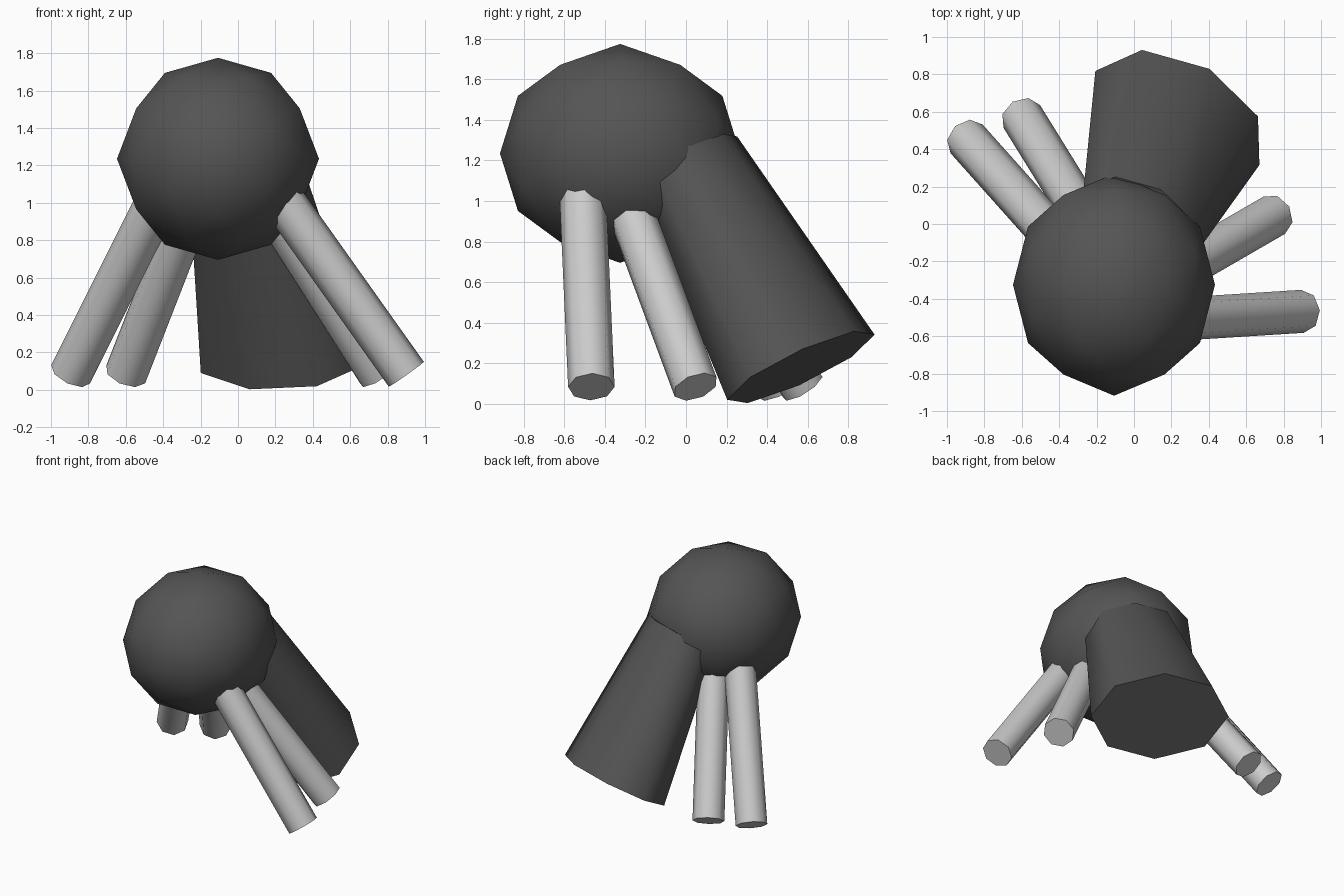
import bpy, bmesh, math
from mathutils import Vector, Matrix

if "Cube" in bpy.data.objects:
    bpy.data.objects.remove(bpy.data.objects["Cube"])

dark = bpy.data.materials.new("dark_grey")
dark.diffuse_color = (0.09, 0.09, 0.09, 1)
dark.use_nodes = True
dark.node_tree.nodes["Principled BSDF"].inputs["Base Color"].default_value = dark.diffuse_color


def finish(name, bm, mat=None):
    bmesh.ops.recalc_face_normals(bm, faces=bm.faces)
    me = bpy.data.meshes.new(name)
    bm.to_mesh(me)
    bm.free()
    ob = bpy.data.objects.new(name, me)
    bpy.context.collection.objects.link(ob)
    if mat:
        me.materials.append(mat)
    bpy.ops.object.select_all(action='DESELECT')
    ob.select_set(True)
    bpy.context.view_layer.objects.active = ob
    bpy.ops.object.shade_smooth_by_angle(angle=math.radians(62))
    return ob


def limb(name, foot, axis, length, rx, ry, taper=1.0, side=None, mat=None):
    """Eight-sided tube from the foot centre along axis; side is the local x direction."""
    z = Vector(axis).normalized()
    x = Vector(side) if side else z.cross(Vector((0, 0, 1)))
    x = (x - z * x.dot(z)).normalized()
    y = z.cross(x)
    frame = Matrix((x * rx, y * ry, z * length)).transposed().to_4x4()
    frame.translation = Vector(foot) + z * length / 2
    bm = bmesh.new()
    bmesh.ops.create_cone(bm, cap_ends=True, segments=8, radius1=1,
                          radius2=taper, depth=1, matrix=frame)
    return finish(name, bm, mat)


# body: once-subdivided icosahedron, built as the hull of its symmetric points
phi = (1 + 5 ** 0.5) / 2
points = set()
for sx in (-1, 1):
    for sy in (-1, 1):
        for sz in (-1, 1):
            for p in ((sx, 0, sz * phi), (sx, sy * phi, sz * phi ** 2), (0, 0, sz)):
                for k in range(3):
                    points.add(tuple(p[(i + k) % 3] + 0.0 for i in range(3)))
bm = bmesh.new()
for p in points:
    n = Vector(p).normalized()
    bm.verts.new((-0.107 + 0.54 * n.x, -0.325 + 0.593 * n.y, 1.235 + 0.54 * n.z))
bmesh.ops.convex_hull(bm, input=bm.verts)
finish("body", bm, dark)

# abdomen: flattened tapered trunk slanting down behind the body
limb("abdomen", (0.232, 0.567, 0.18), (-0.171, -0.471, 0.863), 1.19,
     0.508, 0.36, taper=0.68, side=(-0.863, 0.494, 0.1), mat=dark)

# legs: foot centre and sideways slope per unit of height
legs = {
    "front_right_leg": ((0.90, -0.467, 0.083), (-0.71, -0.045, 1)),
    "rear_right_leg": ((0.75, 0.047, 0.083), (-0.64, -0.37, 1)),
    "front_left_leg": ((-0.895, 0.455, 0.083), (0.50, -0.56, 1)),
    "rear_left_leg": ((-0.60, 0.575, 0.083), (0.39, -0.63, 1)),
}
for name, (foot, slope) in legs.items():
    limb(name, foot, slope, 1.15, 0.115, 0.115)
